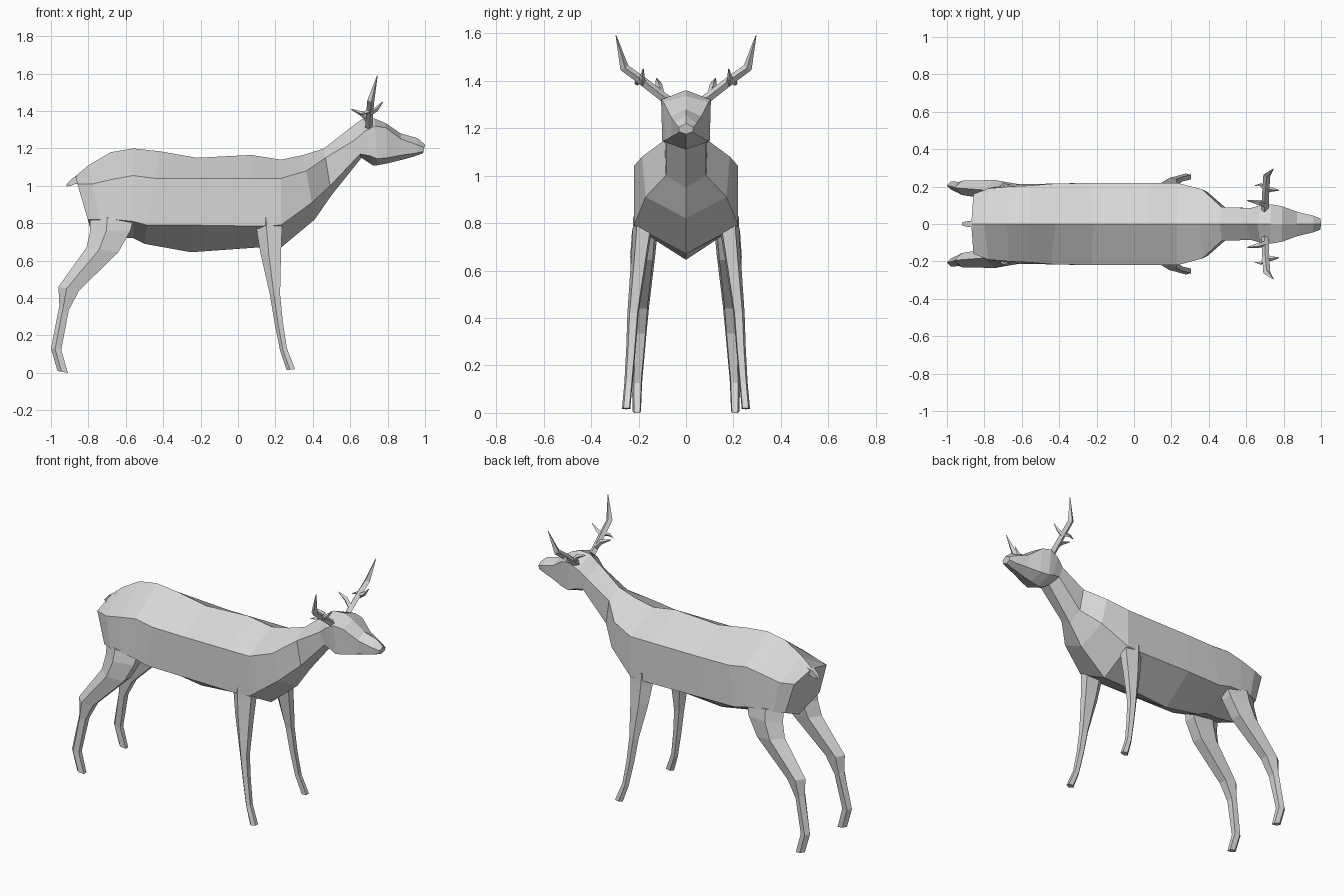
import bpy
import bmesh
from mathutils import Vector

hide = bpy.data.materials.new("light_grey")
hide.diffuse_color = (0.68, 0.68, 0.68, 1)


def loft(name, rings):
    """Skin a list of equal-length point rings and cap both ends."""
    bm = bmesh.new()
    loops = [[bm.verts.new(p) for p in ring] for ring in rings]
    n = len(loops[0])
    for a, b in zip(loops, loops[1:]):
        for i in range(n):
            j = (i + 1) % n
            bm.faces.new((a[i], a[j], b[j], b[i]))
    bm.faces.new(loops[0])
    bm.faces.new(loops[-1])
    bmesh.ops.recalc_face_normals(bm, faces=bm.faces)
    mesh = bpy.data.meshes.new(name)
    bm.to_mesh(mesh)
    bm.free()
    mesh.materials.append(hide)
    obj = bpy.data.objects.new(name, mesh)
    bpy.context.collection.objects.link(obj)
    return obj


def body_ring(xt, zt, xb, zb, zu, zl, wu, wl):
    """Six-sided section: spine, upper and lower flanks, underside."""
    def x(z):
        return xb + (xt - xb) * (z - zb) / (zt - zb)
    return [(xt, 0, zt), (x(zu), wu, zu), (x(zl), wl, zl),
            (xb, 0, zb), (x(zl), -wl, zl), (x(zu), -wu, zu)]


def leg_ring(s, xr, xf, yi, yo, zr, zf):
    """Five-sided section with a ridge on the outside; s picks the side."""
    ym, w, dz = (yi + yo) / 2, xf - xr, zf - zr
    pts = [(0, ym), (0.4, yo), (1, yo - (yo - yi) * 0.2),
           (1, yi + (yo - yi) * 0.1), (0.35, yi)]
    return [(xr + w * t, s * y, zr + dz * t) for t, y in pts]


def spike(name, pts, radii):
    """Tapered four-sided tube through points."""
    pts = [Vector(p) for p in pts]
    rings = []
    for i, (p, r) in enumerate(zip(pts, radii)):
        d = (pts[min(i + 1, len(pts) - 1)] - pts[max(i - 1, 0)]).normalized()
        u = d.cross(Vector((1, 0, 0.2))).normalized()
        v = d.cross(u)
        rings.append([p + u * r, p + v * r, p - u * r, p - v * r])
    return loft(name, rings)


# Torso, neck and head: top x z, bottom x z, flank heights, half widths
torso = [
    (-0.87, 1.05, -0.78, 0.74, 1.01, 0.82, 0.16, 0.17),
    (-0.80, 1.11, -0.72, 0.73, 1.01, 0.82, 0.19, 0.20),
    (-0.68, 1.18, -0.65, 0.72, 1.035, 0.82, 0.20, 0.21),
    (-0.56, 1.20, -0.56, 0.72, 1.055, 0.81, 0.205, 0.215),
    (-0.42, 1.185, -0.50, 0.69, 1.04, 0.79, 0.215, 0.215),
    (-0.22, 1.15, -0.25, 0.645, 1.04, 0.79, 0.22, 0.22),
    (0.07, 1.165, 0.10, 0.67, 1.04, 0.785, 0.22, 0.22),
    (0.23, 1.14, 0.23, 0.67, 1.04, 0.79, 0.22, 0.22),
    (0.35, 1.165, 0.41, 0.82, 1.08, 0.91, 0.185, 0.17),
]
neck_and_head = [
    (0.46, 1.20, 0.50, 0.95, 1.15, 1.00, 0.09, 0.085),
    (0.60, 1.31, 0.66, 1.15, 1.245, 1.17, 0.085, 0.085),
    (0.66, 1.355, 0.72, 1.11, 1.29, 1.16, 0.10, 0.095),
    (0.73, 1.36, 0.745, 1.11, 1.32, 1.145, 0.105, 0.10),
    (0.79, 1.335, 0.80, 1.12, 1.31, 1.15, 0.095, 0.085),
    (0.87, 1.28, 0.88, 1.14, 1.25, 1.165, 0.065, 0.06),
    (0.96, 1.255, 0.95, 1.16, 1.22, 1.175, 0.045, 0.04),
    (1.00, 1.22, 0.99, 1.175, 1.205, 1.185, 0.03, 0.03),
]
loft("body", [body_ring(*st) for st in torso + neck_and_head])

# Tail stub
loft("tail", [[(x, -w, z), (x, w, z), (x + 0.01, w, z - t), (x + 0.01, -w, z - t)]
              for x, z, w, t in [(-0.84, 1.06, 0.02, 0.05), (-0.88, 1.045, 0.016, 0.035),
                                 (-0.905, 1.02, 0.013, 0.02), (-0.92, 1.003, 0.006, 0.006)]])

# Leg sections: rear x, front x, inner y, outer y, rear z, front z
hind_leg = [
    (-0.79, -0.56, 0.11, 0.215, 0.84, 0.82),
    (-0.79, -0.575, 0.12, 0.228, 0.76, 0.76),
    (-0.81, -0.64, 0.13, 0.235, 0.67, 0.645),
    (-0.96, -0.85, 0.155, 0.232, 0.46, 0.44),
    (-0.955, -0.905, 0.165, 0.225, 0.36, 0.335),
    (-1.00, -0.945, 0.185, 0.228, 0.13, 0.125),
    (-0.965, -0.91, 0.19, 0.225, 0.01, 0.0),
]
front_leg = [
    (0.09, 0.24, 0.14, 0.222, 0.83, 0.83),
    (0.10, 0.235, 0.145, 0.225, 0.76, 0.76),
    (0.12, 0.23, 0.165, 0.232, 0.64, 0.64),
    (0.17, 0.225, 0.20, 0.247, 0.42, 0.42),
    (0.195, 0.24, 0.212, 0.252, 0.27, 0.27),
    (0.225, 0.262, 0.225, 0.26, 0.12, 0.13),
    (0.26, 0.305, 0.235, 0.27, 0.015, 0.02),
]
for side, s in (("left", 1), ("right", -1)):
    loft(side + "_hind_leg", [leg_ring(s, *st) for st in hind_leg])
    loft(side + "_front_leg", [leg_ring(s, *st) for st in front_leg])

    # Antler: main beam and short tines
    spike(side + "_antler_beam",
          [(0.70, s * 0.075, 1.315), (0.705, s * 0.185, 1.40),
           (0.71, s * 0.26, 1.455), (0.745, s * 0.295, 1.59)],
          [0.02, 0.019, 0.019, 0.002])
    spike(side + "_antler_rear_tine",
          [(0.70, s * 0.105, 1.345), (0.665, s * 0.115, 1.385), (0.605, s * 0.125, 1.41)],
          [0.014, 0.014, 0.002])
    spike(side + "_antler_front_tine",
          [(0.705, s * 0.185, 1.39), (0.74, s * 0.185, 1.41), (0.775, s * 0.18, 1.45)],
          [0.016, 0.012, 0.002])
    spike(side + "_antler_small_tine",
          [(0.705, s * 0.19, 1.40), (0.675, s * 0.21, 1.39), (0.645, s * 0.205, 1.38)],
          [0.014, 0.009, 0.002])
